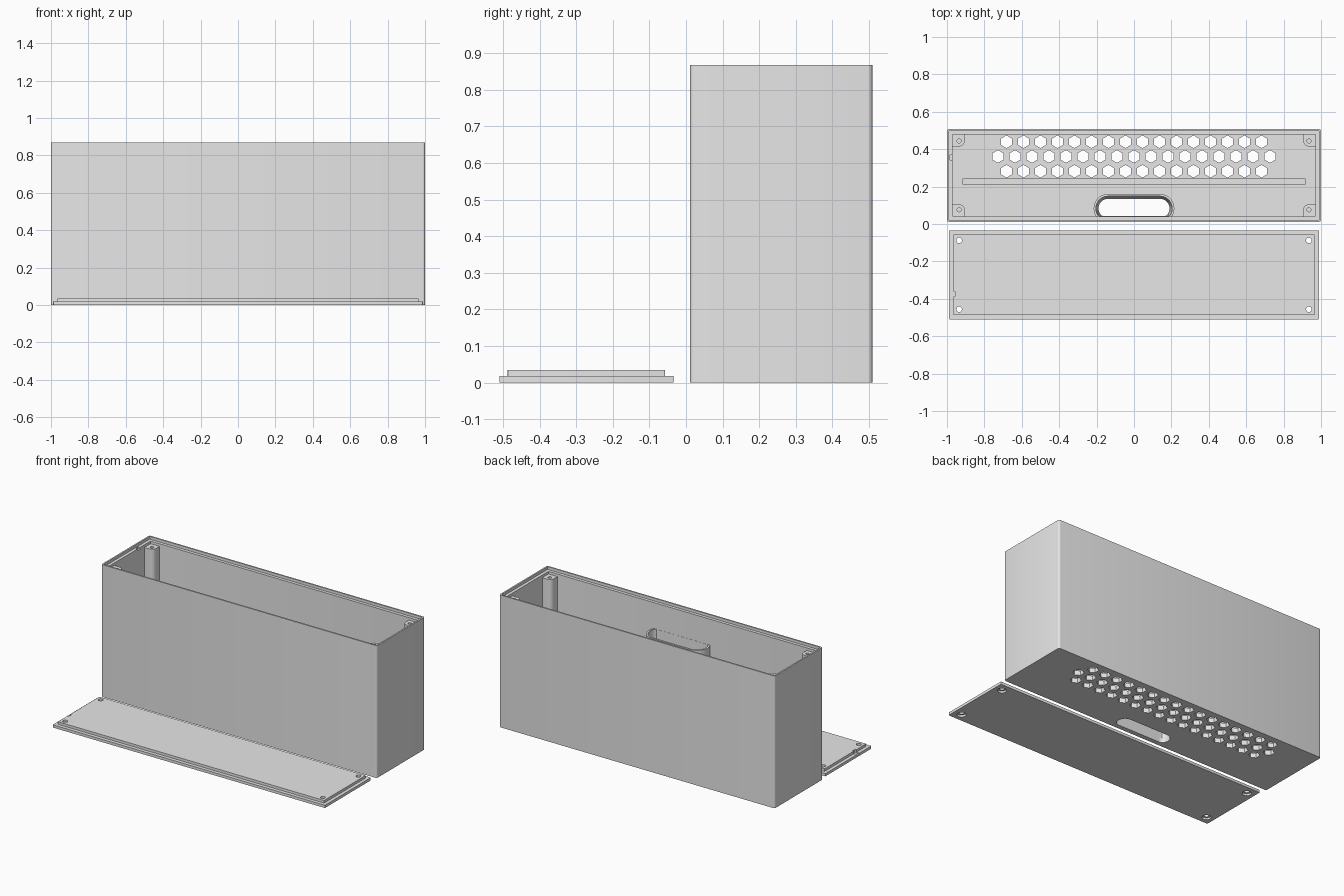
import bpy, bmesh
from math import cos, sin, pi, radians

cube = bpy.data.objects.get("Cube")
if cube:
    bpy.data.objects.remove(cube, do_unlink=True)

grey = bpy.data.materials.new("plain_grey")
grey.use_nodes = True
grey.diffuse_color = (0.8, 0.8, 0.8, 1)
grey.node_tree.nodes["Principled BSDF"].inputs["Base Color"].default_value = (0.8, 0.8, 0.8, 1)

BOX_Y, LID_Y = 0.26, -0.272      # centre lines of case and lid
FLOOR, TOP, LEDGE, POST_TOP = 0.03, 0.868, 0.85, 0.833
WALL_IN = 0.041                  # inner face of the front wall


def rounded_rect(cy, hx, hy, r, z, steps=4):
    pts = []
    for i, (sx, sy) in enumerate([(1, 1), (-1, 1), (-1, -1), (1, -1)]):
        for k in range(steps + 1):
            a = (i + k / steps) * pi / 2
            pts.append((sx * (hx - r) + r * cos(a), cy + sy * (hy - r) + r * sin(a), z))
    return pts


def circle(x, y, z, r, n=24, start=0):
    return [(x + r * cos(start + 2 * pi * i / n), y + r * sin(start + 2 * pi * i / n), z)
            for i in range(n)]


def slot(r, z, y_min, steps=12):
    """Stadium outline, flattened where it meets the front wall."""
    pts = []
    for side in (0, 1):
        for k in range(steps + 1):
            a = -pi / 2 + side * pi + k * pi / steps
            pts.append(((1 - 2 * side) * 0.138 + r * cos(a), max(0.083 + r * sin(a), y_min), z))
    return pts


def loft(bm, loops, ring=False):
    """Join equal-length loops with quads; cap the ends or close into a ring."""
    vs = [[bm.verts.new(p) for p in loop] for loop in loops]
    n = len(vs[0])
    pairs = list(zip(vs, vs[1:]))
    if ring:
        pairs.append((vs[-1], vs[0]))
    else:
        bm.faces.new(vs[0][::-1])
        bm.faces.new(vs[-1])
    for a, b in pairs:
        for i in range(n):
            j = (i + 1) % n
            bm.faces.new((a[i], a[j], b[j], b[i]))


def block(bm, x0, x1, y0, y1, z0, z1):
    loft(bm, [[(x0, y0, z), (x1, y0, z), (x1, y1, z), (x0, y1, z)] for z in (z0, z1)])


def finish(bm, name):
    bmesh.ops.recalc_face_normals(bm, faces=bm.faces)
    mesh = bpy.data.meshes.new(name)
    bm.to_mesh(mesh)
    bm.free()
    mesh.materials.append(grey)
    ob = bpy.data.objects.new(name, mesh)
    bpy.context.collection.objects.link(ob)
    return ob


def select(ob):
    bpy.ops.object.select_all(action='DESELECT')
    ob.select_set(True)
    bpy.context.view_layer.objects.active = ob


def cut(ob, cutter_bm):
    cutter = finish(cutter_bm, ob.name + "_cutter")
    cutter.hide_render = True
    mod = ob.modifiers.new("holes", 'BOOLEAN')
    mod.operation, mod.solver, mod.object = 'DIFFERENCE', 'EXACT', cutter
    select(ob)
    bpy.ops.object.modifier_apply(modifier=mod.name)
    bpy.data.objects.remove(cutter, do_unlink=True)


def smooth(ob):
    select(ob)
    bpy.ops.object.shade_smooth_by_angle(angle=radians(35))


# Open case with a stepped rim
bm = bmesh.new()
loft(bm, [rounded_rect(BOX_Y, 1.0, 0.249, 0.012, 0),
          rounded_rect(BOX_Y, 1.0, 0.249, 0.012, TOP),
          rounded_rect(BOX_Y, 0.99, 0.239, 0.004, TOP),
          rounded_rect(BOX_Y, 0.99, 0.239, 0.004, LEDGE),
          rounded_rect(BOX_Y, 0.97, 0.219, 0.003, LEDGE),
          rounded_rect(BOX_Y, 0.97, 0.219, 0.003, FLOOR)])
case = finish(bm, "case")

# Honeycomb vents, hand slot and a rim notch
bm = bmesh.new()
pitch = 0.0909
for row, count in ((-1, 16), (0, 17), (1, 16)):
    for i in range(count):
        x, y = (i - (count - 1) / 2) * pitch, 0.361 + row * pitch * 0.866
        loft(bm, [circle(x, y, z, 0.034, 6, pi / 6) for z in (-0.05, 0.1)])
loft(bm, [slot(0.052, z, WALL_IN + 0.001) for z in (-0.05, 0.1)])
block(bm, -0.984, -0.96, 0.343, 0.37, LEDGE - 0.012, LEDGE + 0.01)
cut(case, bm)
smooth(case)

# Tapered sleeve rising around the hand slot
bm = bmesh.new()
loft(bm, [slot(0.078, 0.015, 0.03), slot(0.078, 0.68, 0.03),
          slot(0.066, 0.68, WALL_IN + 0.001), slot(0.053, 0.015, WALL_IN + 0.001)], ring=True)
smooth(finish(bm, "hand_slot_sleeve"))

# Low rib along the floor
bm = bmesh.new()
block(bm, -0.918, 0.918, 0.212, 0.243, 0.02, 0.08)
finish(bm, "floor_rib")

# Corner screw posts, each rounded on its inner corner
for sx, side in ((-1, "right"), (1, "left")):
    for sy, end in ((-1, "front"), (1, "back")):
        outline = [(0.98, 0.155), (0.98, 0.229), (0.905, 0.229)]
        for k in range(9):
            a = pi + k * pi / 16
            outline.append((0.935 + 0.03 * cos(a), 0.185 + 0.03 * sin(a)))
        bm = bmesh.new()
        loft(bm, [[(sx * x, BOX_Y + sy * y, z) for x, y in outline] for z in (0.02, POST_TOP)])
        post = finish(bm, f"{end}_{side}_post")
        bm = bmesh.new()
        loft(bm, [circle(sx * 0.935, BOX_Y + sy * 0.184, z, 0.011) for z in (0.6, 0.9)])
        cut(post, bm)
        smooth(post)

# Stepped lid lying in front of the case
bm = bmesh.new()
loft(bm, [rounded_rect(LID_Y, 0.988, 0.238, 0.003, 0),
          rounded_rect(LID_Y, 0.988, 0.238, 0.003, 0.018),
          rounded_rect(LID_Y, 0.966, 0.215, 0.003, 0.018),
          rounded_rect(LID_Y, 0.966, 0.215, 0.003, 0.035)])
lid = finish(bm, "lid")

# Counterbored screw holes and an edge notch
bm = bmesh.new()
for sx in (-1, 1):
    for sy in (-1, 1):
        x, y = sx * 0.935, LID_Y + sy * 0.184
        loft(bm, [circle(x, y, z, r) for z, r in
                  ((-0.02, 0.027), (0.012, 0.027), (0.012, 0.015), (0.06, 0.015))])
block(bm, -1.0, -0.957, -0.387, -0.36, 0.012, 0.05)
cut(lid, bm)
smooth(lid)
